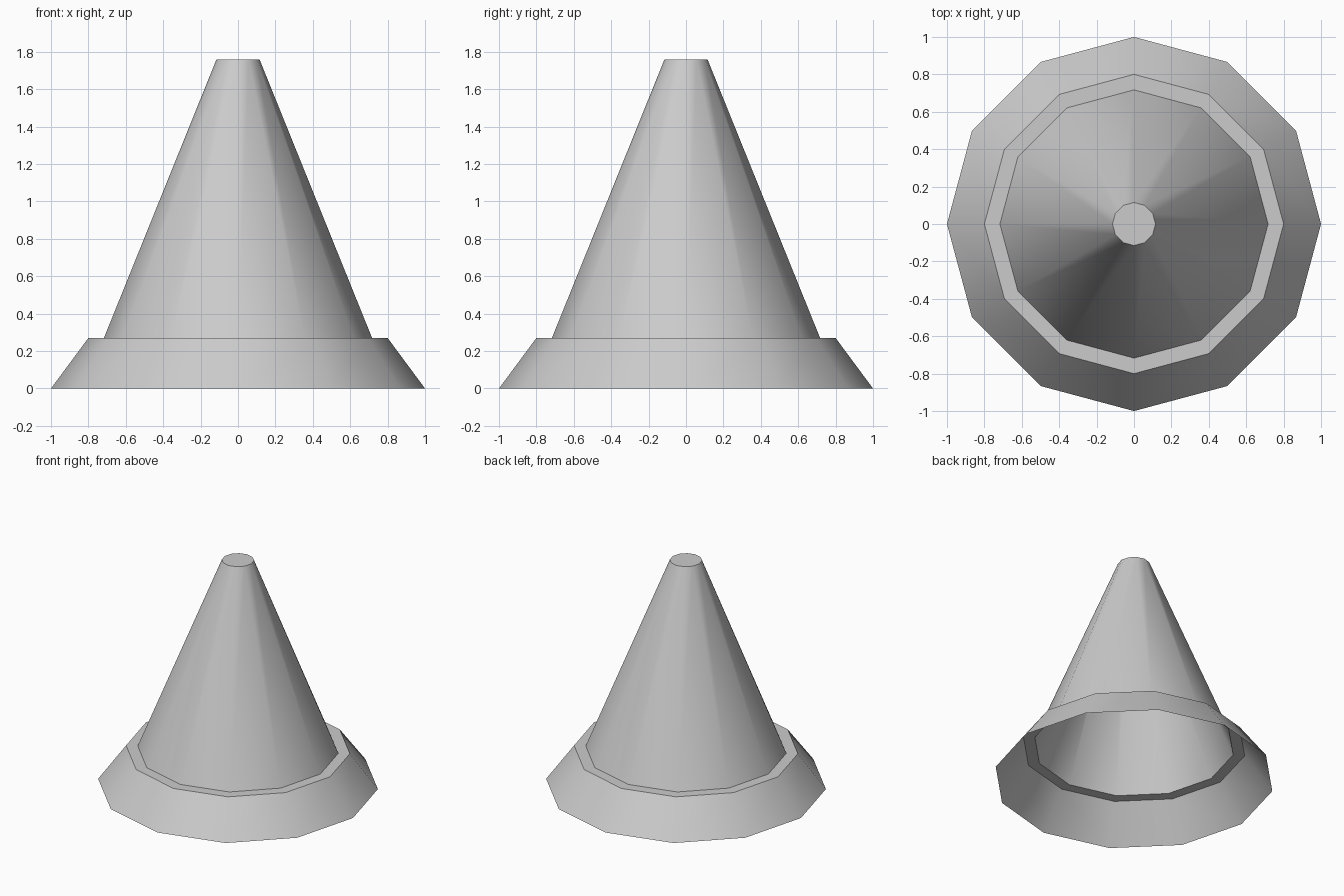
import bpy, bmesh, math

if "Cube" in bpy.data.objects:
    bpy.data.objects.remove(bpy.data.objects["Cube"])

SIDES = 12
# Outline as (radius, height), from the floor up
PROFILE = [(1.0, 0.0), (0.80, 0.27), (0.717, 0.27), (0.115, 1.76)]


def ring(bm, radius, z):
    return [bm.verts.new((radius * math.cos(2 * math.pi * i / SIDES),
                          radius * math.sin(2 * math.pi * i / SIDES), z))
            for i in range(SIDES)]


# Hollow cone shell: flared base, flat ledge, tapered body, open underneath
bm = bmesh.new()
rings = [ring(bm, r, z) for r, z in PROFILE]
for low, high in zip(rings, rings[1:]):
    for i in range(SIDES):
        j = (i + 1) % SIDES
        bm.faces.new((low[i], low[j], high[j], high[i]))

# Flat tip
bm.faces.new(rings[-1])

mesh = bpy.data.meshes.new("traffic_cone")
bm.to_mesh(mesh)
bm.free()
cone = bpy.data.objects.new("traffic_cone", mesh)
bpy.context.collection.objects.link(cone)

# Smooth around the body, sharp at the ledge and tip
bpy.context.view_layer.objects.active = cone
cone.select_set(True)
bpy.ops.object.shade_smooth_by_angle(angle=math.radians(40))
